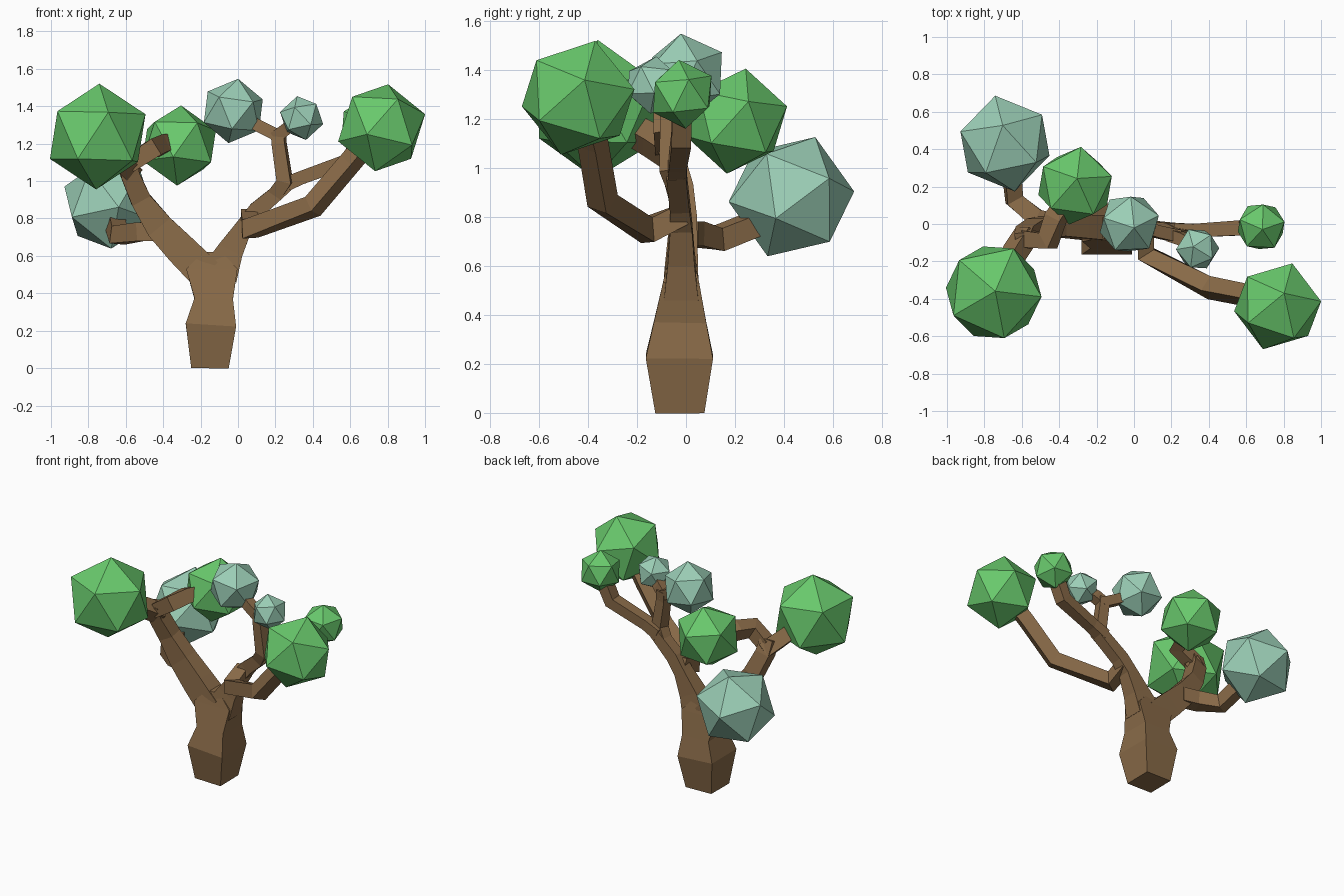
import bpy, bmesh, math
from mathutils import Vector, Quaternion

if "Cube" in bpy.data.objects:
    bpy.data.objects.remove(bpy.data.objects["Cube"])


def material(name, rgb):
    m = bpy.data.materials.new(name)
    m.diffuse_color = (*rgb, 1)
    m.use_nodes = True
    m.node_tree.nodes["Principled BSDF"].inputs["Base Color"].default_value = m.diffuse_color
    return m


BARK = material("brown bark", (0.25, 0.145, 0.065))
GREEN = material("leaf green", (0.14, 0.58, 0.15))
TEAL = material("pale teal", (0.33, 0.62, 0.47))


def finish(name, bm, mat):
    bmesh.ops.recalc_face_normals(bm, faces=bm.faces[:])
    me = bpy.data.meshes.new(name)
    bm.to_mesh(me)
    bm.free()
    me.materials.append(mat)
    ob = bpy.data.objects.new(name, me)
    bpy.context.collection.objects.link(ob)
    return ob


def limb(name, path):
    """Four-sided tapering limb; path points are x, y, z, half width, half depth."""
    bm = bmesh.new()
    pts = [Vector(p[:3]) for p in path]
    steps = [(b - a).normalized() for a, b in zip(pts, pts[1:])]
    u = Vector((0, 1, 0))
    if abs(steps[0].dot(u)) > 0.9:
        u = Vector((1, 0, 0))
    rings = []
    for i, p in enumerate(path):
        t = (steps[max(i - 1, 0)] + steps[min(i, len(steps) - 1)]).normalized()
        u = (u - t * u.dot(t)).normalized()
        v = u.cross(t)
        w, d = p[3], p[-1]
        rings.append([bm.verts.new(pts[i] + v * w * a + u * d * b)
                      for a, b in ((-1, -1), (1, -1), (1, 1), (-1, 1))])
    for r, s in zip(rings, rings[1:]):
        for k in range(4):
            n = (k + 1) % 4
            bm.faces.new((r[k], r[n], s[n], s[k]))
    bm.faces.new(rings[0])
    bm.faces.new(rings[-1])
    return finish(name, bm, BARK)


def leaf_ball(name, centre, radius, tilt, spin, mat):
    """Twenty-sided leaf clump whose top corner points along tilt."""
    bm = bmesh.new()
    bmesh.ops.create_icosphere(bm, subdivisions=1, radius=radius)
    q = Vector((0, 0, 1)).rotation_difference(Vector((*tilt, 1)))
    q = q @ Quaternion((0, 0, 1), math.radians(spin))
    for v in bm.verts:
        v.co = q @ v.co + Vector(centre)
    return finish(name, bm, mat)


# Trunk, bulging near the foot and widening sideways at the fork
limb("trunk", [(-.15, -.025, 0, .1, .1), (-.145, -.027, .23, .135, .137),
               (-.13, -.024, .37, .103, .107), (-.14, -.02, .53, .137, .074),
               (-.135, -.02, .62, .05, .055)])

# Left main limb and its three branches
limb("left_limb", [(-.17, -.02, .5, .09, .07), (-.30, -.015, .63, .085, .062),
                   (-.42, -.01, .755, .075, .055), (-.52, -.02, .9, .055, .05),
                   (-.58, -.06, 1.04, .05, .05), (-.59, -.09, 1.13, .045, .045)])
limb("left_front_branch", [(-.57, -.05, 1.05, .05), (-.63, -.14, 1.11, .05),
                           (-.71, -.28, 1.19, .045)])
limb("left_upper_branch", [(-.58, -.08, 1.09, .045), (-.46, -.09, 1.17, .05),
                           (-.42, .03, 1.19, .048), (-.36, .12, 1.19, .045)])
limb("left_back_branch", [(-.40, 0, .73, .05), (-.52, .03, .73, .05),
                          (-.64, .13, .71, .047), (-.66, .33, .79, .045)])

# Right main limb and its branches
limb("right_limb", [(-.10, -.02, .5, .1, .07), (-.04, -.02, .63, .07, .055),
                    (.035, -.02, .76, .045, .045), (.10, -.025, .845, .045, .04),
                    (.26, -.04, .98, .038, .04)])
limb("right_upright", [(.2, -.035, .93, .04), (.25, -.065, 1.0, .04),
                       (.22, -.065, 1.2, .035), (.215, -.06, 1.27, .035)])
limb("upright_left_arm", [(.23, -.065, 1.235, .033), (.12, -.04, 1.29, .033),
                          (.03, -.01, 1.34, .03)])
limb("upright_right_arm", [(.2, -.06, 1.235, .033), (.26, -.08, 1.28, .033),
                           (.33, -.12, 1.33, .03)])
limb("right_back_branch", [(.23, -.035, .97, .04), (.33, -.035, 1.015, .036),
                           (.59, -.02, 1.11, .04), (.67, -.015, 1.28, .04)])
limb("right_front_branch", [(.06, -.01, .81, .045), (.065, -.16, .745, .05),
                            (.4, -.34, .865, .047), (.6, -.38, 1.1, .045),
                            (.70, -.41, 1.22, .045)])

# Leaf clumps
leaf_ball("left_front_leaves", (-.75, -.365, 1.238), .283, (.03, .02), -78, GREEN)
leaf_ball("left_back_leaves", (-.69, .43, .882), .262, (-.05, .4), 30, TEAL)
leaf_ball("left_centre_leaves", (-.315, .205, 1.19), .218, (.05, .18), 10, GREEN)
leaf_ball("centre_leaves", (-.025, 0, 1.375), .175, (.15, -.12), 20, TEAL)
leaf_ball("right_centre_leaves", (.34, -.133, 1.337), .12, (-.2, .1), 40, TEAL)
leaf_ball("right_back_leaves", (.68, -.015, 1.30), .141, (.05, -.1), 15, GREEN)
leaf_ball("right_front_leaves", (.768, -.44, 1.285), .245, (.15, .3), 0, GREEN)
